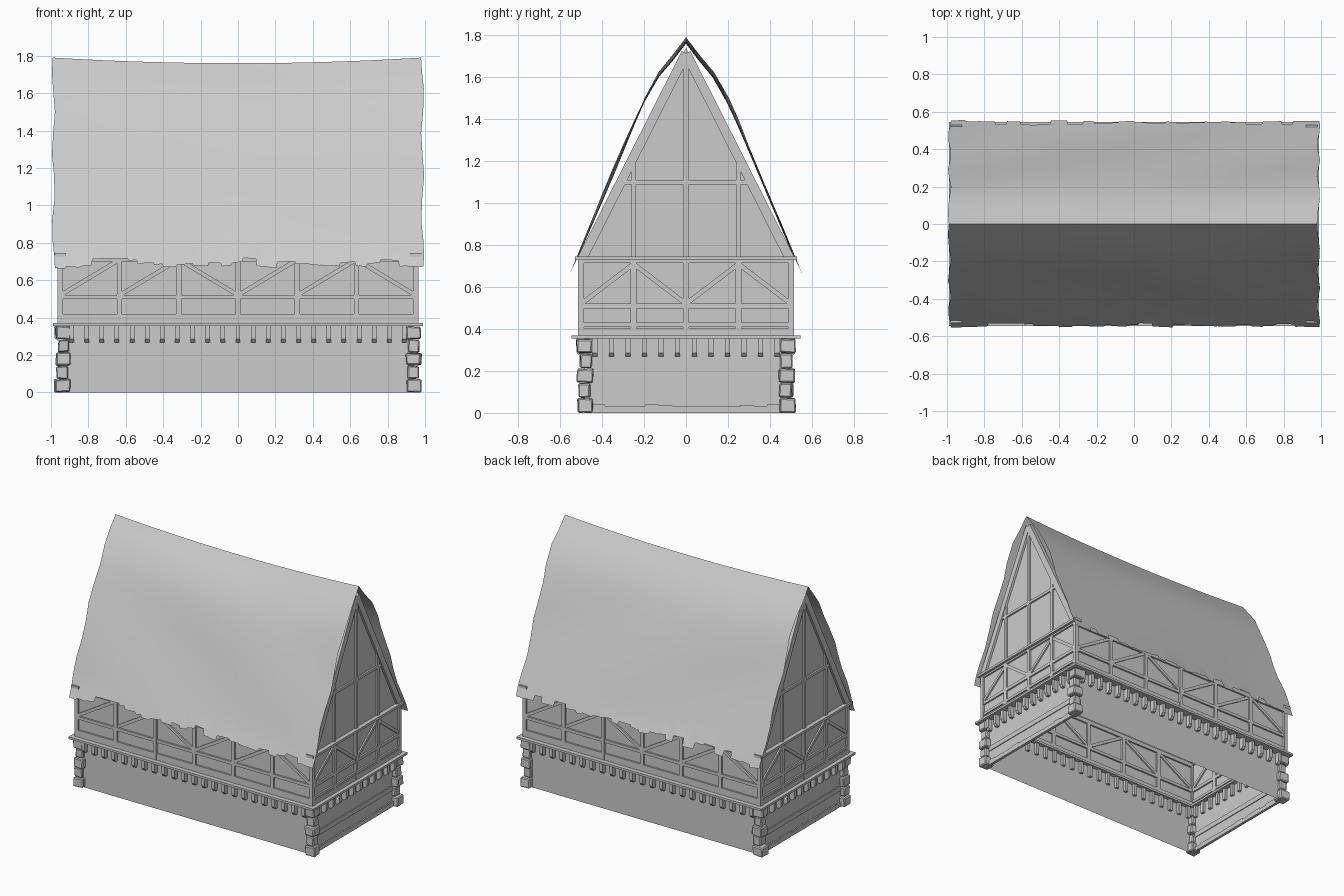
import bpy, bmesh, math, random
from mathutils import Vector, Matrix

random.seed(7)
cube = bpy.data.objects.get("Cube")
if cube:
    bpy.data.objects.remove(cube, do_unlink=True)

grey = bpy.data.materials.new("plain grey")
grey.use_nodes = True
tone = (0.6, 0.6, 0.6, 1)
grey.diffuse_color = tone
grey.node_tree.nodes["Principled BSDF"].inputs["Base Color"].default_value = tone


def finish(name, bm, smooth=False):
    mesh = bpy.data.meshes.new(name)
    bm.to_mesh(mesh)
    bm.free()
    mesh.materials.append(grey)
    ob = bpy.data.objects.new(name, mesh)
    bpy.context.collection.objects.link(ob)
    if smooth:
        for p in mesh.polygons:
            p.use_smooth = True
    return ob


def box(bm, centre, size, rot=Matrix()):
    m = Matrix.Translation(centre) @ rot @ Matrix.Diagonal((*size, 1))
    return bmesh.ops.create_cube(bm, size=1, matrix=m)["verts"]


def face(bm, pts):
    bm.faces.new([bm.verts.new(p) for p in pts])


def beam(bm, place, a, b, width=0.025, depth=0.024):
    """Timber between two (along, height) points on a wall."""
    a, b = Vector(a), Vector(b)
    d, mid = b - a, (a + b) / 2
    tilt = Matrix.Rotation(-math.atan2(d.y, d.x), 4, 'Y')
    m = place @ Matrix.Translation((mid.x, 0, mid.y)) @ tilt
    bmesh.ops.create_cube(bm, size=1, matrix=m @ Matrix.Diagonal((d.length, depth, width, 1)))


def wall_frame(turn, offset):
    """Matrix whose x runs along the wall and -y faces outward."""
    return Matrix.Rotation(turn, 4, 'Z') @ Matrix.Translation((0, -offset, 0))


# Half width, half depth of lower and upper storeys
LX, LY, UX, UY = 0.935, 0.485, 0.95, 0.5
SILL, PLATE, PEAK = 0.36, 0.73, 1.74
front, back = wall_frame(0, UY), wall_frame(math.pi, UY)
ends = [wall_frame(t, UX) for t in (math.pi / 2, -math.pi / 2)]


# Open shells of the two storeys
def shell(name, hx, hy, z0, z1):
    bm = bmesh.new()
    ring = [(-hx, -hy), (hx, -hy), (hx, hy), (-hx, hy)]
    for (x, y), (u, v) in zip(ring, ring[1:] + ring[:1]):
        face(bm, [(x, y, z0), (u, v, z0), (u, v, z1), (x, y, z1)])
    finish(name, bm)


shell("lower_walls", LX, LY, 0, SILL)
shell("upper_walls", UX, UY, SILL, PLATE)

# Ledge frame between the storeys
bm = bmesh.new()
for s in (-1, 1):
    box(bm, (0, s * 0.5, 0.362), (1.98, 0.09, 0.016))
    box(bm, (s * 0.945, 0, 0.362), (0.09, 1.09, 0.016))
finish("ledge", bm)

# Brackets under the ledge, with a chamfered lower outer edge
bm = bmesh.new()


def bracket(place, along):
    profile = [(0.02, 0.355), (-0.035, 0.355), (-0.035, 0.285), (-0.02, 0.268), (0.02, 0.268)]
    sides = [[bm.verts.new(place @ Vector((along + w, y, z))) for y, z in profile]
             for w in (-0.012, 0.012)]
    bm.faces.new(sides[0])
    bm.faces.new(sides[1][::-1])
    for i in range(len(profile)):
        j = (i + 1) % len(profile)
        bm.faces.new([sides[0][j], sides[0][i], sides[1][i], sides[1][j]])


for turn, offset, count, reach in ((0, LY, 23, 0.89), (math.pi, LY, 23, 0.89),
                                   (math.pi / 2, LX, 12, 0.435), (-math.pi / 2, LX, 12, 0.435)):
    for i in range(count):
        bracket(wall_frame(turn, offset), -reach + 2 * reach * i / (count - 1))
bmesh.ops.recalc_face_normals(bm, faces=bm.faces[:])
finish("brackets", bm)

# Irregular corner stones
bm = bmesh.new()
for sx in (-1, 1):
    for sy in (-1, 1):
        z = 0
        for i in range(5):
            h = 0.071
            long = 0.012 if i % 2 == 0 else -0.006
            vs = box(bm, (sx * (0.937 + random.uniform(-.006, .006)),
                          sy * (0.481 + random.uniform(-.006, .006)), z + h / 2),
                     (0.066 + long, 0.064 + long, h - 0.004),
                     Matrix.Rotation(random.uniform(-.06, .06), 4, 'Z'))
            for v in vs:
                v.co += Vector([random.uniform(-.004, .004) for _ in range(3)])
                v.co.z = max(v.co.z, 0)
            z += h
stones = finish("corner_stones", bm)
bev = stones.modifiers.new("worn edges", 'BEVEL')
bev.width, bev.segments = 0.006, 1

# Boards and rough footing on the lower end walls
bm = bmesh.new()
for s in (-1, 1):
    box(bm, (s * LX, 0, 0.132), (0.012, 0.9, 0.036))
    for i in range(14):
        box(bm, (s * LX, -0.42 + i * 0.0646, 0.015), (0.02, 0.066, random.uniform(0.028, 0.05)))
for v in bm.verts:
    v.co.z = max(v.co.z, 0)
finish("end_wall_boards", bm)

# Timber framing of the upper storey
bm = bmesh.new()
bay = UX / 3
for place in (front, back):
    for z, w in ((0.395, 0.05), (0.51, 0.022), (0.715, 0.03)):
        beam(bm, place, (-UX, z), (UX, z), w)
    for i in range(7):
        x = -UX + i * bay
        beam(bm, place, (x, SILL), (x, PLATE), 0.028, 0.026)
    for i, rising in enumerate((1, 1, 0, 1, 1, 0)):
        x0, x1 = -UX + i * bay, -UX + (i + 1) * bay
        lo, hi = (x0, x1) if rising else (x1, x0)
        beam(bm, place, (lo, 0.52), (hi, 0.71), 0.022, 0.02)
for place in ends:
    for z, w in ((0.385, 0.035), (0.42, 0.02), (0.51, 0.024), (0.725, 0.02)):
        beam(bm, place, (-UY, z), (UY, z), w)
    for i in range(5):
        y = -UY + i * UY / 2
        beam(bm, place, (y, SILL), (y, PLATE), 0.028, 0.026)
    for s in (-1, 1):
        beam(bm, place, (s * UY, 0.52), (s * 0.25, 0.71), 0.022, 0.02)
        beam(bm, place, (s * 0.25, 0.71), (0, 0.52), 0.022, 0.02)
finish("upper_timbers", bm)

# Gable walls with their timbers
bm = bmesh.new()
for place in ends:
    face(bm, [place @ Vector(p) for p in ((-0.51, 0, PLATE), (0.51, 0, PLATE), (0, 0, PEAK))])
finish("gable_walls", bm)
bm = bmesh.new()
for place in ends:
    beam(bm, place, (-0.53, 0.737), (0.53, 0.737), 0.018, 0.06)
    beam(bm, place, (-0.3, 1.1), (0.3, 1.1), 0.02)
    beam(bm, place, (0, PLATE), (0, 1.68), 0.022)
    for s in (-1, 1):
        beam(bm, place, (s * 0.25, PLATE), (s * 0.25, 1.2), 0.022)
        beam(bm, place, (s * 0.495, 0.735), (0, 1.715), 0.045, 0.034)
finish("gable_timbers", bm)

# Sagging roof sheet with wavy verges and ragged eaves
slope = [(0, 1.79), (0.06, 1.71), (0.13, 1.625), (0.2, 1.5), (0.25, 1.39), (0.3, 1.27),
         (0.345, 1.16), (0.395, 1.04), (0.445, 0.92), (0.49, 0.81), (0.525, 0.73), (0.553, 0.665)]


def columns():
    """Positions along the ridge with an eave lift that changes in steps."""
    cols, x, lift = [], -1.0, 0.0
    while x < 0.93:
        step = random.uniform(0.04, 0.1)
        cols += [(x, lift), (min(x + step, 0.94), lift + random.uniform(-.008, .008))]
        x += step + 0.006
        lift = random.uniform(0.0, 0.055) if -0.8 < x < 0.85 else 0.008
    return cols + [(1.0, 0.005)]


bm = bmesh.new()
for side in (-1, 1):
    rows = []
    for x, lift in columns():
        row = []
        for k, (y, z) in enumerate(slope):
            t = k / (len(slope) - 1)
            wave = 0.987 + 0.008 * math.sin(z * 15 + 2 + x)
            ripple = 0.007 * math.sin(4 * x + 6 * z + side) * math.sin(math.pi * t)
            sag = -0.03 * (1 - x * x) * (1 - t)
            yy, zz = y + ripple, z + sag
            if k == len(slope) - 1:
                yy, zz = yy - lift * 0.42, zz + lift
            row.append(bm.verts.new((x * wave, side * yy, zz)))
        rows.append(row)
    for a, b in zip(rows, rows[1:]):
        for k in range(len(slope) - 1):
            quad = [a[k], a[k + 1], b[k + 1], b[k]]
            bm.faces.new(quad if side < 0 else quad[::-1])
finish("roof", bm, smooth=True)
